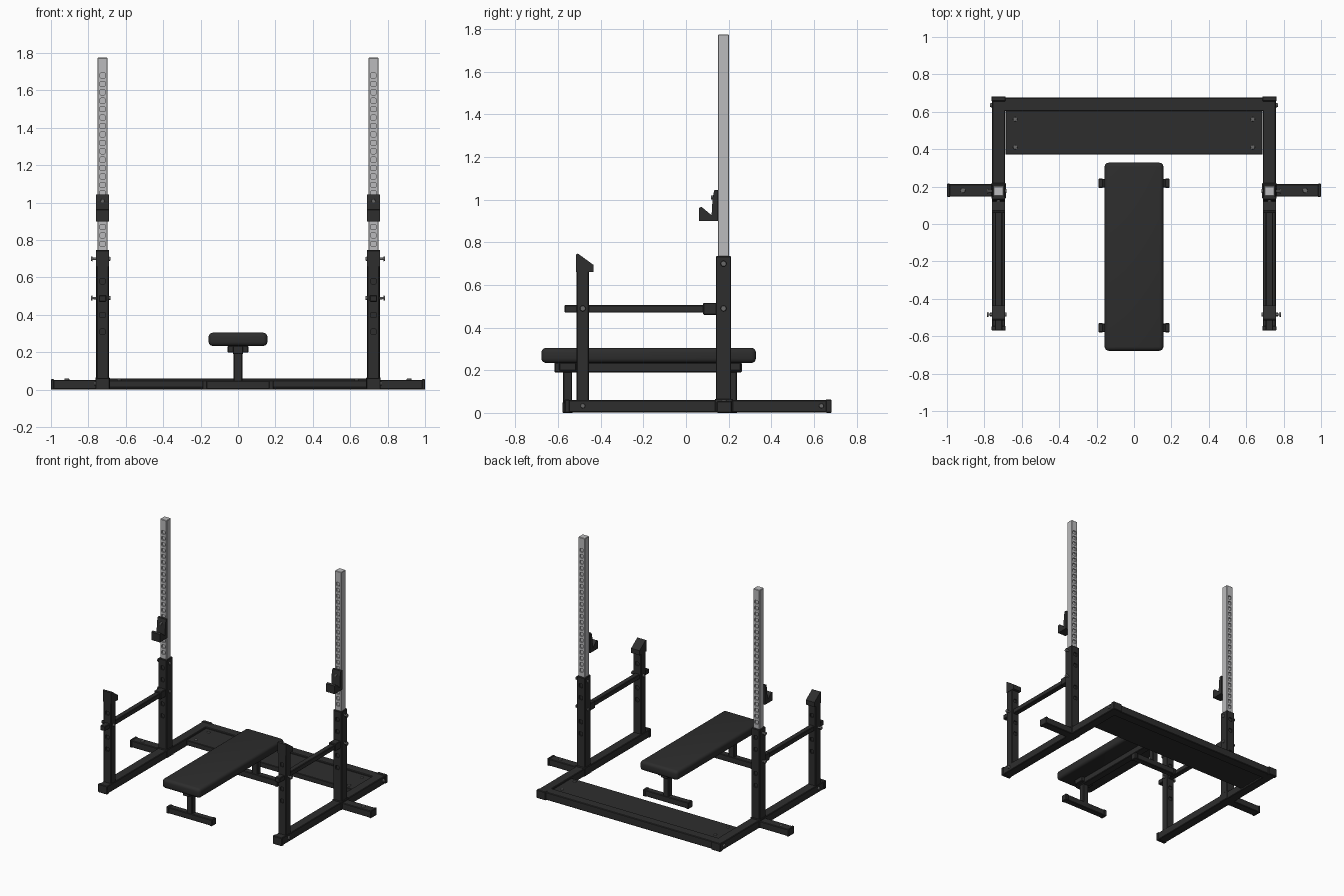
import bpy, bmesh, math
from mathutils import Matrix, Vector

if "Cube" in bpy.data.objects:
    bpy.data.objects.remove(bpy.data.objects["Cube"])


def material(name, rgb):
    m = bpy.data.materials.new(name)
    m.diffuse_color = (*rgb, 1)
    m.use_nodes = True
    m.node_tree.nodes["Principled BSDF"].inputs["Base Color"].default_value = m.diffuse_color
    return m


BLACK = material("black_powder_coat", (0.027, 0.027, 0.027))
PAD = material("black_vinyl", (0.026, 0.026, 0.026))
STEEL = material("bright_steel", (0.5, 0.5, 0.51))
BOLT = material("bolt_grey", (0.14, 0.14, 0.14))


def finish(name, bm, mat):
    bmesh.ops.recalc_face_normals(bm, faces=bm.faces)
    me = bpy.data.meshes.new(name)
    bm.to_mesh(me)
    bm.free()
    me.materials.append(mat)
    ob = bpy.data.objects.new(name, me)
    bpy.context.collection.objects.link(ob)
    return ob


def add_box(bm, x, y, z):
    size = Matrix.Diagonal((x[1] - x[0], y[1] - y[0], z[1] - z[0], 1))
    mid = Matrix.Translation((sum(x) / 2, sum(y) / 2, sum(z) / 2))
    return bmesh.ops.create_cube(bm, size=1, matrix=mid @ size)


def box(name, x, y, z, mat=BLACK, bevel=0.004, segments=1):
    bm = bmesh.new()
    add_box(bm, sorted(x), y, z)
    if bevel:
        bmesh.ops.bevel(bm, geom=bm.edges[:], offset=bevel, segments=segments,
                        profile=0.5, affect='EDGES')
    return finish(name, bm, mat)


def profile(name, pts, x, mat=BLACK):
    """Extrude a y-z outline across x."""
    bm = bmesh.new()
    f = bm.faces.new([bm.verts.new((x[0], y, z)) for y, z in pts])
    r = bmesh.ops.extrude_face_region(bm, geom=[f])
    moved = [v for v in r['geom'] if isinstance(v, bmesh.types.BMVert)]
    bmesh.ops.translate(bm, verts=moved, vec=(x[1] - x[0], 0, 0))
    return finish(name, bm, mat)


def bolt(name, at, axis, radius=0.012, depth=0.01, mat=BOLT):
    bm = bmesh.new()
    rot = Vector(axis).to_track_quat('Z', 'Y').to_matrix().to_4x4()
    bmesh.ops.create_cone(bm, cap_ends=True, segments=12, radius1=radius, radius2=radius * 0.85,
                          depth=depth, matrix=Matrix.Translation(at) @ rot)
    return finish(name, bm, mat)


def punch(ob, cx, faces_y, heights, half):
    """Cut shallow adjustment holes into the front and back of a post."""
    bm = bmesh.new()
    for y in faces_y:
        for z in heights:
            r = add_box(bm, (cx - half, cx + half), (y - 0.009, y + 0.009), (z - half, z + half))
            edges = [e for e in {e for v in r['verts'] for e in v.link_edges}
                     if abs(e.verts[0].co.y - e.verts[1].co.y) > 0.005]
            bmesh.ops.bevel(bm, geom=edges, offset=half * 0.35, segments=2,
                            profile=0.5, affect='EDGES')
    cutter = finish(ob.name + "_hole_cutter", bm, ob.data.materials[0])
    cutter.hide_render = True
    cutter.hide_set(True)
    cutter.display_type = 'WIRE'
    mod = ob.modifiers.new("holes", 'BOOLEAN')
    mod.operation = 'DIFFERENCE'
    mod.solver = 'EXACT'
    mod.object = cutter
    bpy.context.view_layer.objects.active = ob
    bpy.ops.object.modifier_apply(modifier=mod.name)
    bpy.data.objects.remove(cutter)


C = 0.724  # post centre line
for side, s in (("left", -1), ("right", 1)):
    c = C * s

    def span(h):
        return (c - h, c + h)

    # Base rail with end caps, and outrigger
    box(side + "_base_rail", span(0.035), (-0.565, 0.675), (0.002, 0.06))
    for end, y in (("front", (-0.57, -0.545)), ("rear", (0.655, 0.683))):
        box(f"{side}_{end}_rail_cap", span(0.038), y, (0, 0.063))
    box(side + "_outrigger", (s * 0.75, s * 0.99), (0.147, 0.213), (0.002, 0.053))
    box(side + "_outrigger_cap", (s * 0.982, s), (0.144, 0.216), (0, 0.056))
    box(side + "_sleeve_foot", span(0.039), (0.135, 0.22), (0.002, 0.066))

    # Rack sleeve and bright telescoping upright
    sleeve = box(side + "_rack_sleeve", span(0.035), (0.14, 0.212), (0.05, 0.735))
    punch(sleeve, c, (0.14, 0.212), [0.31, 0.40, 0.58, 0.67], 0.014)
    upright = box(side + "_upright", span(0.027), (0.15, 0.202), (0.7, 1.775), STEEL, 0.003)
    punch(upright, c, (0.15, 0.202), [0.78 + 0.045 * i for i in range(21)], 0.0135)

    # Front spotter post and sloped saddle
    post = box(side + "_spotter_post", span(0.032), (-0.513, -0.455), (0.05, 0.67))
    punch(post, c, (-0.513, -0.455), [0.31, 0.40, 0.58], 0.014)
    profile(side + "_spotter_saddle", [(-0.516, 0.66), (-0.516, 0.742), (-0.508, 0.748),
            (-0.435, 0.695), (-0.435, 0.66)], span(0.035))

    # Safety bar with collar
    box(side + "_safety_bar", span(0.02), (-0.57, 0.1), (0.47, 0.506))
    box(side + "_safety_bar_collar", span(0.027), (0.08, 0.145), (0.46, 0.516))

    # Bar hook
    profile(side + "_bar_hook", [(0.06, 0.9), (0.06, 0.96), (0.072, 0.967), (0.12, 0.927),
            (0.125, 1.01), (0.133, 1.045), (0.15, 1.045), (0.15, 0.9)], span(0.035))
    bolt(side + "_hook_bolt", (c, 0.125, 1.01), (0, -1, 0), 0.011, 0.016)

    # Locking pins and bolts
    for name, y, z in (("sleeve_pin", 0.176, 0.7), ("bar_pin", 0.176, 0.49),
                       ("post_pin", -0.484, 0.49)):
        bolt(f"{side}_{name}", (s * 0.768, y, z), (s, 0, 0), 0.007, 0.034)
        bolt(f"{side}_{name}_head", (s * 0.781, y, z), (s, 0, 0), 0.014, 0.008)
        bolt(f"{side}_{name}_nut", (s * 0.688, y, z), (-s, 0, 0), 0.012, 0.012)
    for name, y in (("front", -0.484), ("rear", 0.635)):
        bolt(f"{side}_{name}_rail_bolt", (s * 0.763, y, 0.033), (s, 0, 0), 0.012, 0.012)
    bolt(side + "_outrigger_bolt", (s * 0.915, 0.18, 0.056), (0, 0, 1), 0.014)
    for y in (0.41, 0.56):
        bolt(side + "_platform_bolt", (s * 0.635, y, 0.052), (0, 0, 1), 0.012, 0.008)

# Rear crossbeam and spotter platform
box("rear_crossbeam", (-0.7, 0.7), (0.603, 0.675), (0.002, 0.06))
box("spotter_platform", (-0.688, 0.688), (0.372, 0.61), (0.012, 0.05), BLACK, 0.003)

# Bench: padded top, spine, legs and floor bars
pad = box("bench_pad", (-0.157, 0.157), (-0.678, 0.328), (0.234, 0.305), PAD, 0.022, 4)
bpy.ops.object.select_all(action='DESELECT')
bpy.context.view_layer.objects.active = pad
pad.select_set(True)
bpy.ops.object.shade_smooth_by_angle(angle=math.radians(40))
box("bench_spine", (-0.028, 0.028), (-0.617, 0.262), (0.19, 0.236))
for name, y in (("front", -0.555), ("rear", 0.218)):
    box(f"bench_{name}_mount", (-0.055, 0.055), (y - 0.04, y + 0.04), (0.198, 0.236))
    box(f"bench_{name}_leg", (-0.023, 0.023), (y - 0.021, y + 0.021), (0.04, 0.2))
    box(f"bench_{name}_floor_bar", (-0.187, 0.187), (y - 0.023, y + 0.023), (0.002, 0.048))
    for s in (-1, 1):
        box(f"bench_{name}_floor_cap", (s * 0.165, s * 0.19), (y - 0.025, y + 0.025), (0, 0.05))
